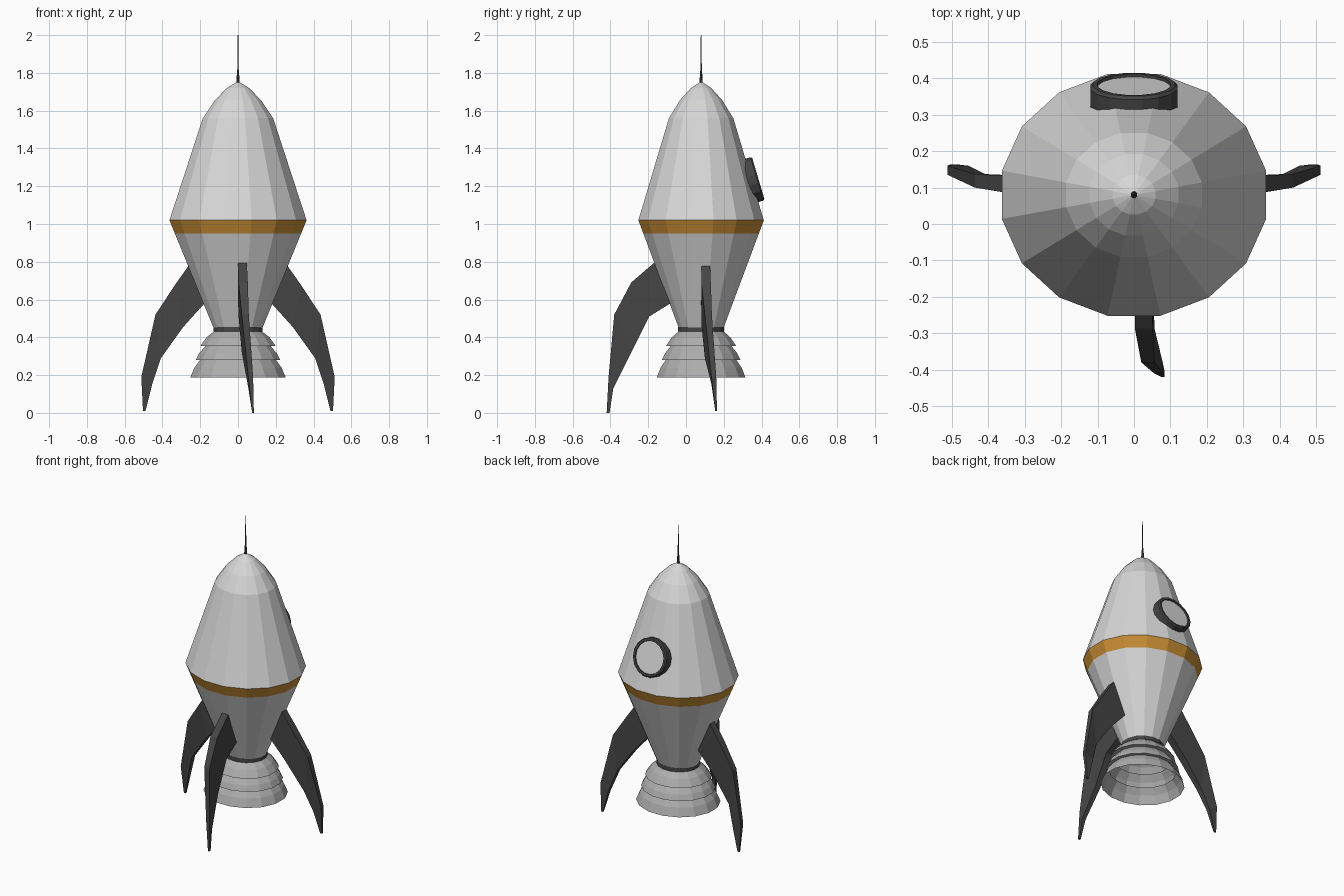
import bpy, bmesh, math
from mathutils import Matrix, Vector

if "Cube" in bpy.data.objects:
    bpy.data.objects.remove(bpy.data.objects["Cube"])

CY = 0.08  # rocket axis sits slightly behind the origin


def material(name, rgb):
    m = bpy.data.materials.new(name)
    m.diffuse_color = (*rgb, 1)
    m.use_nodes = True
    m.node_tree.nodes["Principled BSDF"].inputs["Base Color"].default_value = m.diffuse_color
    return m


HULL = material("light grey", (0.68, 0.68, 0.68))
METAL = material("mid grey", (0.42, 0.42, 0.42))
DARK = material("charcoal", (0.06, 0.06, 0.06))
ORANGE = material("amber", (0.58, 0.27, 0.035))


def finish(name, bm, mats, recalc=True):
    if recalc:
        bmesh.ops.recalc_face_normals(bm, faces=bm.faces)
    me = bpy.data.meshes.new(name)
    bm.to_mesh(me)
    bm.free()
    for m in mats:
        me.materials.append(m)
    ob = bpy.data.objects.new(name, me)
    bpy.context.collection.objects.link(ob)
    return ob


def lathe(name, profile, mats, sides=16, squash=1.0, matrix=None, caps=(False, False), rule=None):
    """Revolve (radius, height) points around z."""
    bm = bmesh.new()
    rings = []
    for r, z in profile:
        ring = []
        for i in range(sides):
            a = 2 * math.pi * (i + 0.5) / sides
            ring.append(bm.verts.new((r * math.cos(a), r * squash * math.sin(a), z)))
        rings.append(ring)
    for a, b in zip(rings, rings[1:]):
        for i in range(sides):
            j = (i + 1) % sides
            bm.faces.new((a[i], a[j], b[j], b[i]))
    if caps[0]:
        bm.faces.new(rings[0][::-1])
    if caps[1]:
        bm.faces.new(rings[-1])
    if rule:
        for f in bm.faces:
            f.material_index = rule(f.calc_center_median().z)
    bm.transform(matrix or Matrix.Translation((0, CY, 0)))
    return finish(name, bm, mats)


# Hull with amber waist band
lathe("hull",
      [(0.128, 0.44), (0.341, 0.95), (0.37, 1.02), (0.19, 1.56), (0.125, 1.655), (0.06, 1.72), (0.01, 1.75)],
      [HULL, ORANGE], squash=0.915, caps=(True, True),
      rule=lambda z: 1 if 0.95 < z < 1.02 else 0)

# Collar between hull and engine
lathe("collar", [(0.115, 0.43), (0.133, 0.43), (0.133, 0.455), (0.115, 0.455)],
      [DARK], squash=0.93, caps=(True, True))

# Stepped engine bell, open underneath
lathe("engine_bell",
      [(0.125, 0.435), (0.17, 0.40), (0.203, 0.355), (0.175, 0.355), (0.21, 0.315), (0.228, 0.28),
       (0.205, 0.28), (0.235, 0.24), (0.258, 0.187)],
      [METAL], squash=0.93)

# Antenna
lathe("antenna", [(0.01, 1.74), (0.007, 1.79), (0.004, 1.82), (0.002, 2.0)], [DARK], sides=8, caps=(True, True))

# Round window on the back, tilted to follow the hull
normal = Vector((0, 0.959, 0.284))
tilt = Matrix.Translation((0, 0.38, 1.24)) @ normal.to_track_quat('Z', 'Y').to_matrix().to_4x4()
lathe("window_frame", [(0.122, -0.06), (0.122, -0.005), (0.115, 0.003), (0.102, 0.003), (0.099, -0.05)],
      [DARK], matrix=tilt)
lathe("window_pane", [(0.101, -0.012), (0.101, -0.005)], [HULL], matrix=tilt, caps=(True, True))

# Fins: stations of outer (distance, z) and inner (distance, z), with a shared sideways sweep
SWEEP = [(0.0, 0.046), (0.003, 0.052), (0.02, 0.057), (0.055, 0.08), (0.075, 0.084)]
SIDE = [(0.24, 0.81, 0.15, 0.61), (0.335, 0.675, 0.29, 0.455), (0.437, 0.52, 0.408, 0.29),
        (0.512, 0.19, 0.455, 0.15), (0.503, 0.01, 0.49, 0.01)]
FRONT = [(0.23, 0.81, 0.13, 0.6), (0.37, 0.69, 0.275, 0.51), (0.46, 0.52, 0.37, 0.32),
         (0.49, 0.19, 0.465, 0.13), (0.50, 0.0, 0.485, 0.0)]


def fin(name, stations, place):
    bm = bmesh.new()
    loops = []
    for (d0, z0, d1, z1), (lo, hi) in zip(stations, SWEEP):
        loops.append([bm.verts.new(place(d, s, z))
                      for d, z, s in ((d0, z0, lo), (d0, z0, hi), (d1, z1, hi), (d1, z1, lo))])
    for a, b in zip(loops, loops[1:]):
        for i in range(4):
            j = (i + 1) % 4
            bm.faces.new((a[i], a[j], b[j], b[i]))
    bm.faces.new(loops[0])
    bm.faces.new(loops[-1])
    finish(name, bm, [DARK])


fin("right_fin", SIDE, lambda d, s, z: (d, CY + s, z))
fin("left_fin", SIDE, lambda d, s, z: (-d, CY + s, z))
fin("front_fin", FRONT, lambda d, s, z: (s, CY - d, z))
